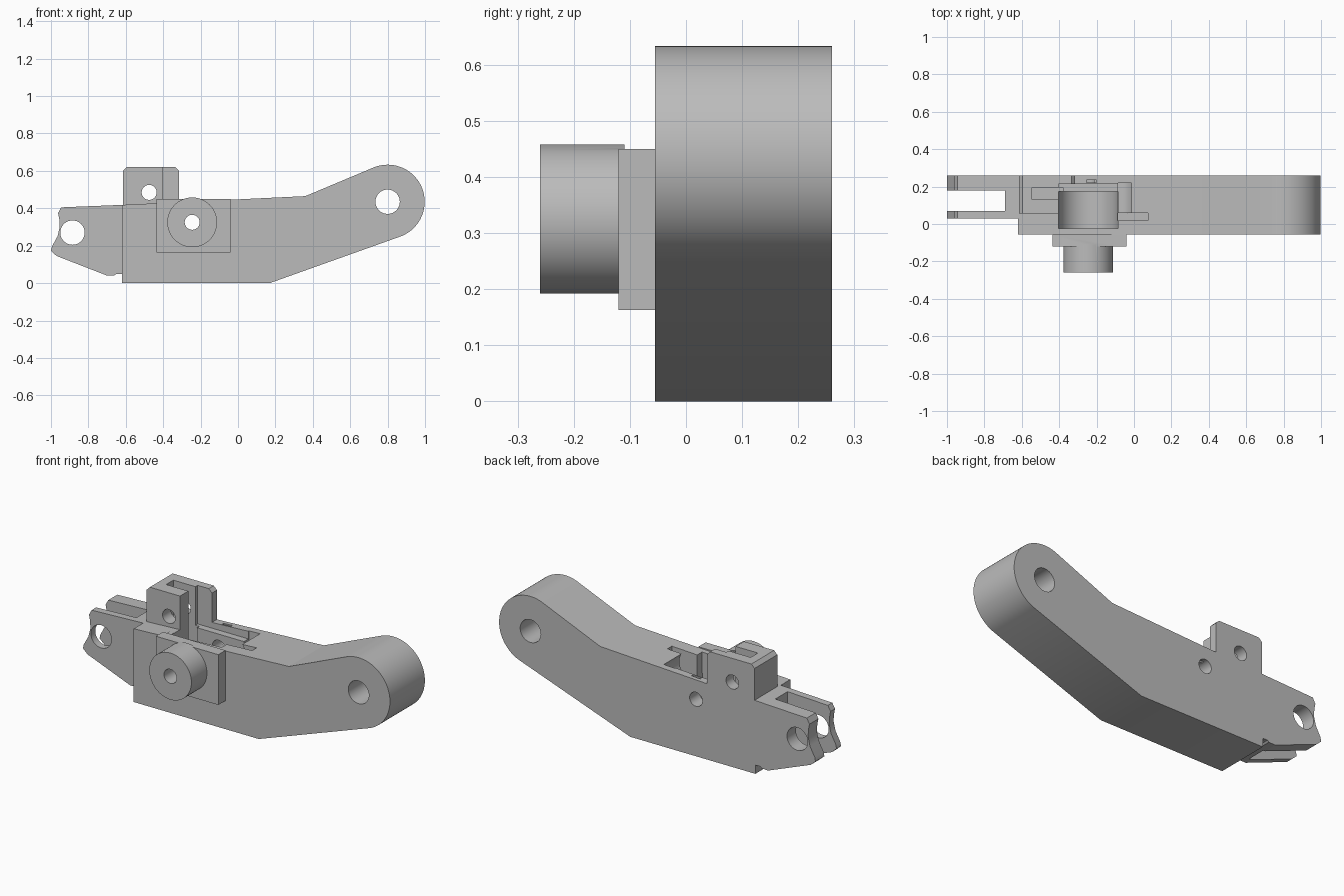
import bpy, bmesh
from math import sin, cos, radians, pi

cube = bpy.data.objects.get("Cube")
if cube:
    bpy.data.objects.remove(cube, do_unlink=True)

grey = bpy.data.materials.new("plain_grey")
grey.use_nodes = True
COLOUR = (0.5, 0.5, 0.5, 1)
grey.diffuse_color = COLOUR
grey.node_tree.nodes["Principled BSDF"].inputs["Base Color"].default_value = COLOUR


def prism(name, outline, y0, y1):
    """Extrude an (x, z) outline along y."""
    bm = bmesh.new()
    face = bm.faces.new([bm.verts.new((x, y0, z)) for x, z in outline])
    ext = bmesh.ops.extrude_face_region(bm, geom=[face])
    moved = [g for g in ext["geom"] if isinstance(g, bmesh.types.BMVert)]
    bmesh.ops.translate(bm, verts=moved, vec=(0, y1 - y0, 0))
    bmesh.ops.recalc_face_normals(bm, faces=bm.faces)
    mesh = bpy.data.meshes.new(name)
    bm.to_mesh(mesh)
    bm.free()
    mesh.materials.append(grey)
    obj = bpy.data.objects.new(name, mesh)
    bpy.context.collection.objects.link(obj)
    return obj


def arc(cx, cz, r, a0=0, a1=360, steps=64):
    full = a1 - a0 == 360
    count = steps if full else steps + 1
    return [(cx + r * cos(radians(a0 + (a1 - a0) * i / steps)),
             cz + r * sin(radians(a0 + (a1 - a0) * i / steps))) for i in range(count)]


def box(name, x0, x1, y0, y1, z0, z1):
    return prism(name, [(x0, z0), (x1, z0), (x1, z1), (x0, z1)], y0, y1)


def rod(name, x, z, r, y0, y1):
    return prism(name, arc(x, z, r), y0, y1)


def combine(target, tool, operation):
    mod = target.modifiers.new(tool.name, "BOOLEAN")
    mod.object, mod.operation, mod.solver = tool, operation, "EXACT"
    bpy.context.view_layer.objects.active = target
    bpy.ops.object.modifier_apply(modifier=mod.name)
    bpy.data.objects.remove(tool, do_unlink=True)


FRONT, BACK = -0.055, 0.26

# Bent arm with a rounded end
arm = prism("lever_arm", [(-0.62, 0), (0.17, 0)]
            + arc(0.8, 0.435, 0.198, -70, 113, 48)
            + [(0.36, 0.465), (-0.62, 0.418)], FRONT, BACK)

# Forked end
fork = prism("fork_end", [
    (-0.60, 0.05), (-0.65, 0.05), (-0.66, 0.042), (-0.70, 0.04), (-0.97, 0.145), (-1.0, 0.172),
    (-0.995, 0.195), (-0.965, 0.25), (-0.953, 0.30), (-0.955, 0.34),
    (-0.962, 0.375), (-0.945, 0.405), (-0.60, 0.419)], 0.03, BACK)
combine(fork, box("fork_slot", -1.1, -0.69, 0.07, 0.18, -0.1, 0.6), "DIFFERENCE")

# Upright bracket: long back wall, short front wall, closed left side
bracket = prism("upright_bracket", [
    (-0.615, 0.3), (-0.315, 0.3), (-0.315, 0.60), (-0.335, 0.62),
    (-0.595, 0.62), (-0.615, 0.60)], 0.055, BACK)
combine(bracket, box("bracket_corner", -0.405, -0.2, 0, 0.215, 0.2, 0.7), "DIFFERENCE")

# Mounting plate and round boss on the front
plate = box("mounting_plate", -0.435, -0.04, -0.12, 0.0, 0.163, 0.45)
combine(plate, box("plate_trim", -0.5, 0.1, FRONT, 0.1, 0.43, 0.6), "DIFFERENCE")
boss = rod("round_boss", -0.245, 0.325, 0.133, -0.26, -0.11)
for part in (fork, bracket, plate, boss):
    combine(arm, part, "UNION")

# Pockets opening at the top
pocket = prism("round_pocket", arc(-0.245, 0.325, 0.16, 180, 360, 32)
               + [(-0.085, 0.7), (-0.405, 0.7)], -0.025, 0.175)
cuts = [
    pocket,
    box("bracket_slot", -0.545, -0.38, 0.13, 0.195, 0.3, 0.7),
    box("pocket_ledge", -0.405, -0.085, 0.17, 0.215, 0.40, 0.7),
    box("latch_slot", -0.10, 0.075, 0.02, 0.06, 0.30, 0.7),
    box("small_slot", -0.255, -0.20, 0.222, 0.236, 0.35, 0.7),
    prism("latch_hollow", arc(-0.085, 0.40, 0.085, -90, 90, 24), 0.06, 0.22),
    # Through holes
    rod("round_end_hole", 0.8, 0.435, 0.065, -0.4, 0.4),
    rod("fork_hole", -0.885, 0.27, 0.065, -0.4, 0.4),
    rod("bracket_hole", -0.475, 0.485, 0.04, -0.4, 0.4),
    rod("boss_hole", -0.245, 0.325, 0.04, -0.4, 0.4),
]
for cutter in cuts:
    combine(arm, cutter, "DIFFERENCE")

# Smooth round surfaces, keep edges sharp
bpy.ops.object.select_all(action="DESELECT")
arm.select_set(True)
bpy.context.view_layer.objects.active = arm
bpy.ops.object.shade_smooth_by_angle(angle=pi / 9)
